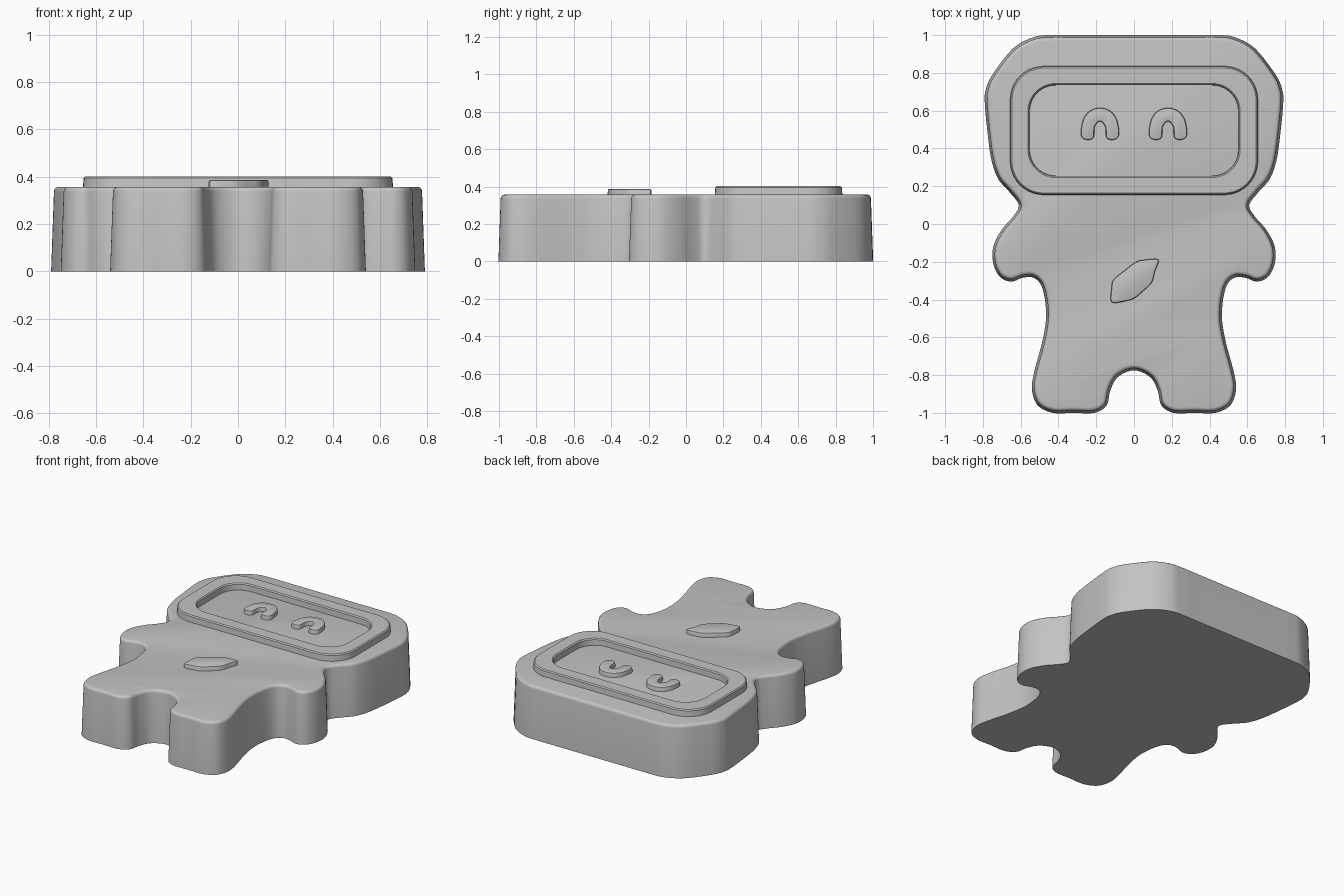
import bpy
import bmesh
import math
from mathutils import Vector

default_cube = bpy.data.objects.get("Cube")
if default_cube:
    bpy.data.objects.remove(default_cube, do_unlink=True)

TOP = 0.357
FRAME_TOP = 0.402
RELIEF_TOP = 0.386

grey = bpy.data.materials.new("plain grey")
grey.use_nodes = True
colour = (0.55, 0.55, 0.55, 1)
grey.diffuse_color = colour
grey.node_tree.nodes["Principled BSDF"].inputs["Base Color"].default_value = colour


def mirrored(half):
    """Complete a half outline whose ends lie on x = 0."""
    return half + [(-x, y) for x, y in reversed(half[1:-1])]


def spline(points, steps):
    """Closed smooth curve through the points, returned counter-clockwise."""
    points = [Vector(p) for p in points]
    count = len(points)
    curve = []
    for i in range(count):
        a, b, c, d = (points[(i + k) % count] for k in (-1, 0, 1, 2))
        for s in range(steps):
            t = s / steps
            curve.append(b + 0.5 * t * (c - a + t * (2 * a - 5 * b + 4 * c - d
                                                     + t * (3 * (b - c) + d - a))))
    area = sum(curve[i - 1].cross(curve[i]) for i in range(len(curve)))
    return curve if area > 0 else curve[::-1]


def rounded_rectangle(half_x, half_y, centre_y, radius, steps=10):
    outline = []
    for quarter in range(4):
        sx = 1 if quarter in (0, 3) else -1
        sy = 1 if quarter < 2 else -1
        for s in range(steps + 1):
            a = (quarter + s / steps) * math.pi / 2
            outline.append(Vector((sx * (half_x - radius) + radius * math.cos(a),
                                   centre_y + sy * (half_y - radius) + radius * math.sin(a))))
    return outline


def inset(outline, distance):
    """Move a counter-clockwise outline inwards by a distance."""
    result = []
    for i, p in enumerate(outline):
        before = (p - outline[i - 1]).normalized()
        after = (outline[(i + 1) % len(outline)] - p).normalized()
        tangent = (before + after).normalized()
        result.append(p + distance * Vector((-tangent.y, tangent.x)))
    return result


def loft(name, rings, capped=True):
    """Skin a stack of (outline, z) rings."""
    bm = bmesh.new()
    loops = [[bm.verts.new((p.x, p.y, z)) for p in outline] for outline, z in rings]
    for low, high in zip(loops, loops[1:]):
        for i in range(len(low)):
            face = bm.faces.new((low[i - 1], low[i], high[i], high[i - 1]))
            face.smooth = True
    if capped:
        bm.faces.new(loops[0][::-1])
        bm.faces.new(loops[-1])
    mesh = bpy.data.meshes.new(name)
    bm.to_mesh(mesh)
    bm.free()
    mesh.set_sharp_from_angle(angle=math.radians(40))
    mesh.materials.append(grey)
    obj = bpy.data.objects.new(name, mesh)
    bpy.context.collection.objects.link(obj)
    return obj


def soft_slab(name, outline, bottom, top, draft, fillet, steps=4):
    """Slab with drafted walls and a rounded upper edge."""
    rings = [(outline, bottom)]
    for s in range(steps + 1):
        a = s / steps * math.pi / 2
        rings.append((inset(outline, draft + fillet * (1 - math.cos(a))),
                      top - fillet * (1 - math.sin(a))))
    return loft(name, rings)


# Body silhouette: head, neck, arm, waist, foot, gap between the feet
body_half = [
    (0, 1), (0.3, 1), (0.44, 1), (0.53, 0.99), (0.64, 0.93), (0.75, 0.79),
    (0.785, 0.71), (0.79, 0.64), (0.775, 0.48), (0.755, 0.34), (0.72, 0.24),
    (0.66, 0.17), (0.61, 0.1), (0.64, 0.04), (0.7, -0.03), (0.745, -0.12),
    (0.745, -0.21), (0.71, -0.28), (0.65, -0.305), (0.59, -0.285),
    (0.53, -0.285), (0.485, -0.34), (0.465, -0.48), (0.485, -0.62),
    (0.53, -0.79), (0.54, -0.88), (0.51, -0.96), (0.43, -1), (0.32, -1),
    (0.21, -1), (0.145, -0.96), (0.125, -0.88), (0.085, -0.81), (0, -0.775),
]
soft_slab("body", spline(mirrored(body_half), 5), 0, TOP, 0.012, 0.02)

# Raised frame around the face panel
outer = rounded_rectangle(0.657, 0.342, 0.495, 0.18)
inner = rounded_rectangle(0.555, 0.242, 0.495, 0.14)
loft("face_frame", [
    (outer, TOP - 0.01), (inset(outer, 0.004), FRAME_TOP - 0.007),
    (inset(outer, 0.011), FRAME_TOP), (inset(inner, -0.007), FRAME_TOP),
    (inner, FRAME_TOP - 0.007), (inset(inner, 0.003), TOP - 0.01),
], capped=False)

# Arched eyes
eye_half = [
    (0, 0.615), (0.05, 0.602), (0.087, 0.56), (0.101, 0.5), (0.1, 0.465),
    (0.08, 0.447), (0.046, 0.447), (0.031, 0.465), (0.027, 0.515), (0, 0.543),
]
for side, centre in (("right", -0.18), ("left", 0.18)):
    arch = [(x + centre, y) for x, y in mirrored(eye_half)]
    soft_slab(side + "_eye", spline(arch, 4), TOP - 0.01, RELIEF_TOP, 0.002, 0.005, 2)

# Leaf badge on the belly
leaf = [
    (0.13, -0.188), (0.06, -0.188), (0.01, -0.2), (-0.05, -0.245),
    (-0.11, -0.295), (-0.12, -0.34), (-0.12, -0.415), (-0.05, -0.41),
    (0, -0.395), (0.05, -0.355), (0.095, -0.31), (0.112, -0.25),
]
soft_slab("belly_leaf", spline(leaf, 3), TOP - 0.01, RELIEF_TOP, 0.002, 0.005, 2)
